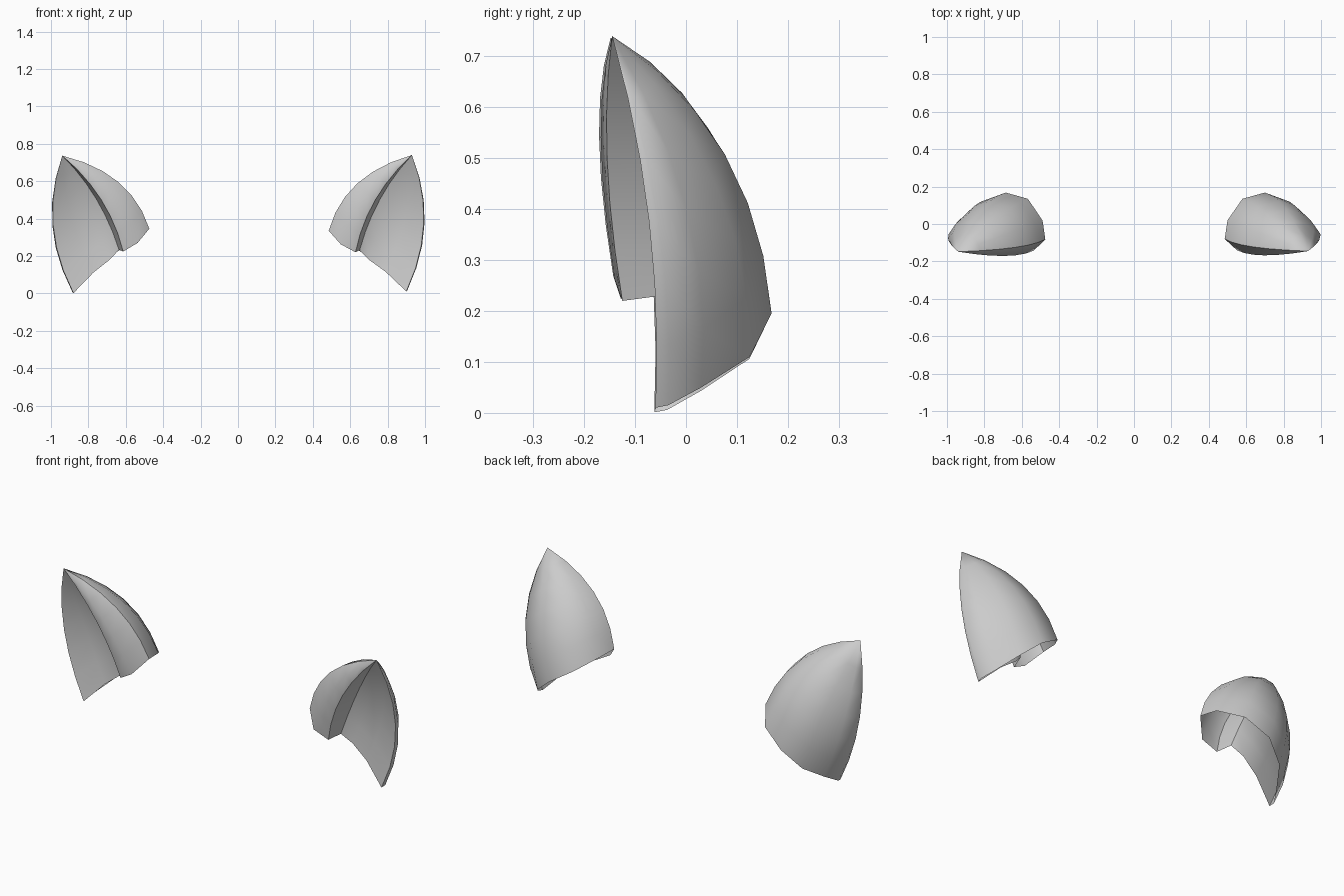
import bpy, bmesh, math
from mathutils import Vector, Matrix

if "Cube" in bpy.data.objects:
    bpy.data.objects.remove(bpy.data.objects["Cube"])

TIP = Vector((0.93, -0.145, 0.74))
LEVELS = 6

# Base outline of one ear: (base point, outward bulge at half height)
RIBS = [
    # rounded back shell, inner edge to outer edge
    ((0.485, -0.08, 0.335), (-0.07, -0.01, 0.05)),
    ((0.50, 0.02, 0.325), (-0.06, 0.02, 0.055)),
    ((0.58, 0.135, 0.27), (-0.04, 0.05, 0.05)),
    ((0.70, 0.168, 0.195), (0.0, 0.065, 0.04)),
    ((0.80, 0.125, 0.11), (0.02, 0.07, 0.02)),
    ((0.865, 0.03, 0.05), (0.06, 0.06, 0.0)),
    ((0.905, -0.035, 0.015), (0.08, 0.035, 0.0)),
    # outer rim and hollow front
    ((0.90, -0.06, 0.01), (0.078, 0.03, 0.0)),
    ((0.79, -0.03, 0.115), (0.04, 0.045, 0.0)),
    ((0.70, -0.02, 0.18), (-0.01, 0.05, 0.0)),
    ((0.65, -0.05, 0.23), (-0.03, 0.05, 0.02)),
    # folded front flap
    ((0.628, -0.125, 0.22), (-0.045, -0.02, 0.02)),
    ((0.55, -0.14, 0.262), (-0.045, -0.025, 0.04)),
]


def make_ear(name, matrix):
    bm = bmesh.new()
    rings = []
    for k in range(LEVELS):
        t = k / LEVELS
        rings.append([bm.verts.new(Vector(b).lerp(TIP, t) + Vector(g) * 4 * t * (1 - t))
                      for b, g in RIBS])
    tip = bm.verts.new(TIP)
    n = len(RIBS)
    for i in range(n):
        j = (i + 1) % n
        for lo, hi in zip(rings, rings[1:]):
            bm.faces.new((lo[i], lo[j], hi[j], hi[i]))
        bm.faces.new((rings[-1][i], rings[-1][j], tip))
    bm.transform(matrix)
    bmesh.ops.recalc_face_normals(bm, faces=bm.faces)
    mesh = bpy.data.meshes.new(name)
    bm.to_mesh(mesh)
    bm.free()
    ob = bpy.data.objects.new(name, mesh)
    bpy.context.collection.objects.link(ob)
    bpy.ops.object.select_all(action='DESELECT')
    ob.select_set(True)
    bpy.context.view_layer.objects.active = ob
    bpy.ops.object.shade_smooth_by_angle(angle=math.radians(50))
    return ob


# Right ear, then a mirrored left ear tilted slightly outward
make_ear("right_ear", Matrix.Identity(4))
pivot = Vector((0.905, -0.035, 0.015))
tilt = (Matrix.Translation((0.885, -0.037, 0.006)) @ Matrix.Rotation(math.radians(2.3), 4, 'Y')
        @ Matrix.Scale(1.01, 4) @ Matrix.Translation(-pivot))
make_ear("left_ear", Matrix.Diagonal((-1, 1, 1, 1)) @ tilt)
